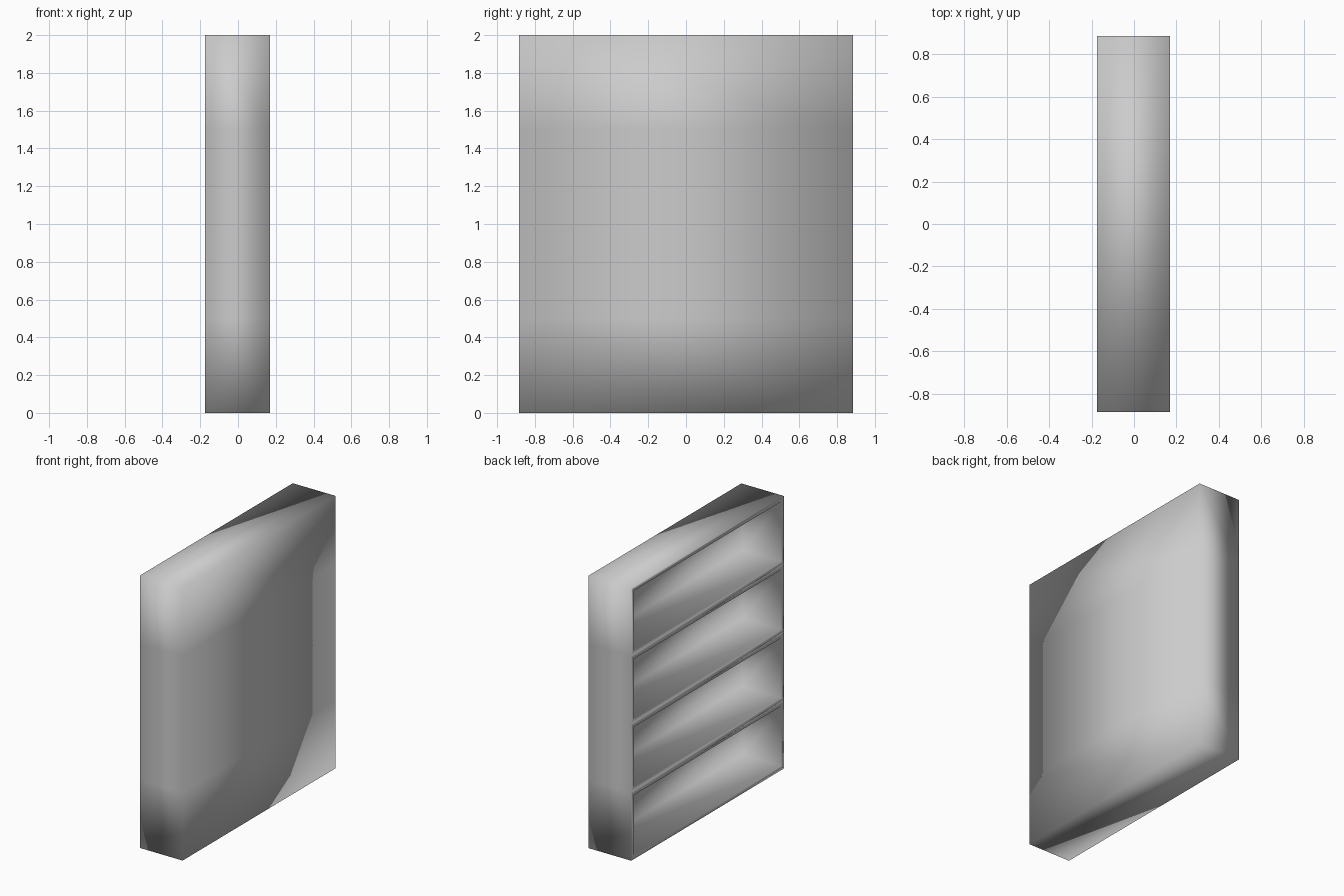
import bpy, bmesh
from mathutils import Matrix, Vector

if "Cube" in bpy.data.objects:
    bpy.data.objects.remove(bpy.data.objects["Cube"])

X0, X1 = -0.175, 0.17      # open side faces -x
WIDTH, HEIGHT = 1.77, 2.0
CELLS, WALL, BACK = 4, 0.03, 0.03

bm = bmesh.new()

# Outer case block
bmesh.ops.create_cube(bm, size=1.0, matrix=(
    Matrix.Translation(((X0 + X1) / 2, 0, HEIGHT / 2))
    @ Matrix.Diagonal((X1 - X0, WIDTH, HEIGHT, 1))))

# Divide the height into equal compartments
for i in range(1, CELLS):
    bmesh.ops.bisect_plane(bm, geom=bm.verts[:] + bm.edges[:] + bm.faces[:],
                           plane_co=(0, 0, HEIGHT * i / CELLS), plane_no=(0, 0, 1))
bm.normal_update()

# Inset each opening to leave the frame and shelf edges, then hollow it out
openings = [f for f in bm.faces if f.normal.x < -0.9]
bmesh.ops.inset_individual(bm, faces=openings, thickness=WALL, use_even_offset=True)
depth = X1 - BACK - X0
for face in openings:
    inner = bmesh.ops.extrude_discrete_faces(bm, faces=[face])["faces"][0]
    bmesh.ops.translate(bm, verts=inner.verts[:], vec=Vector((depth, 0, 0)))

bmesh.ops.recalc_face_normals(bm, faces=bm.faces[:])
# The whole case is softly shaded across its corners
for f in bm.faces:
    f.smooth = True

mesh = bpy.data.meshes.new("bookshelf_case")
bm.to_mesh(mesh)
bm.free()
bpy.context.collection.objects.link(bpy.data.objects.new("bookshelf_case", mesh))
